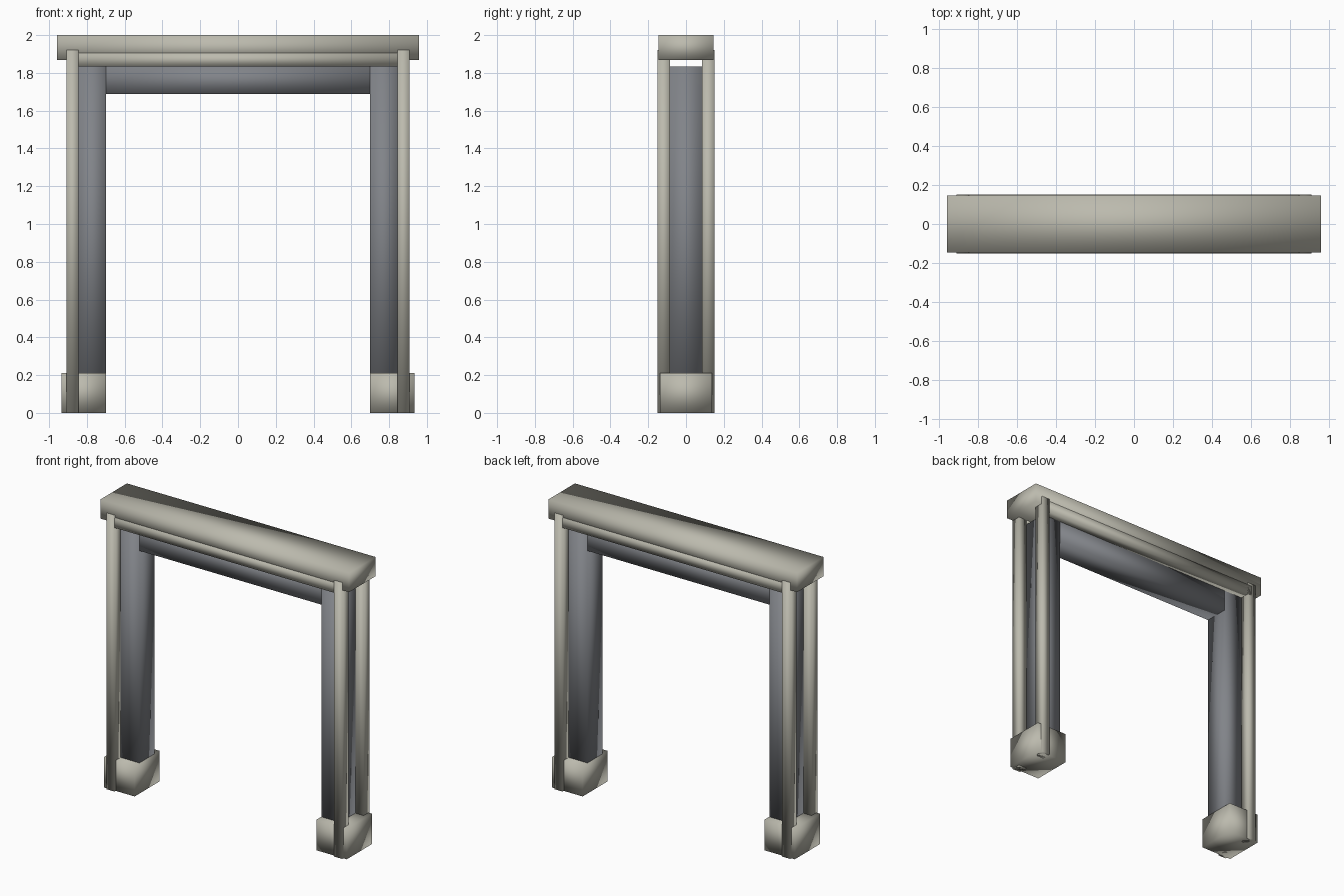
import bpy
import bmesh
from mathutils import Vector

cube = bpy.data.objects.get("Cube")
if cube:
    bpy.data.objects.remove(cube, do_unlink=True)


def make_material(name, rgb):
    mat = bpy.data.materials.new(name)
    mat.use_nodes = True
    colour = (*rgb, 1.0)
    mat.diffuse_color = colour
    mat.node_tree.nodes["Principled BSDF"].inputs["Base Color"].default_value = colour
    return mat


stone = make_material("pale stone", (0.50, 0.49, 0.42))
slate = make_material("slate grey", (0.22, 0.23, 0.25))


def box(name, low, high, mat):
    """Softly shaded box between two opposite corners."""
    low, high = Vector(low), Vector(high)
    bm = bmesh.new()
    bmesh.ops.create_cube(bm, size=1)
    for v in bm.verts:
        v.co = (low + high) / 2 + v.co * (high - low)
    for f in bm.faces:
        f.smooth = True
    mesh = bpy.data.meshes.new(name)
    bm.to_mesh(mesh)
    bm.free()
    mesh.materials.append(mat)
    obj = bpy.data.objects.new(name, mesh)
    bpy.context.collection.objects.link(obj)
    return obj


def mirrored(name, axis, names, low, high, mat):
    """A box and its mirror image across one axis."""
    box(f"{names[0]}_{name}", low, high, mat)
    a, b = list(low), list(high)
    a[axis], b[axis] = -high[axis], -low[axis]
    box(f"{names[1]}_{name}", a, b, mat)


sides = ("left", "right")

# Lintel cap and the inner cross beam
box("lintel", (-0.957, -0.146, 1.867), (0.957, 0.146, 2.0), stone)
box("cross_beam", (-0.70, -0.084, 1.688), (0.70, 0.084, 1.835), slate)

# Inner pillars and the foot blocks around them
mirrored("pillar", 0, sides, (0.70, -0.084, 0.003), (0.844, 0.084, 1.835), slate)
mirrored("foot", 0, sides, (0.699, -0.138, 0), (0.934, 0.138, 0.212), stone)

# Corner posts
mirrored("front_post", 0, sides, (0.844, -0.151, 0), (0.908, -0.084, 1.92), stone)
mirrored("back_post", 0, sides, (0.844, 0.084, 0), (0.908, 0.151, 1.92), stone)

# Rails joining the posts under the lintel
mirrored("rail", 1, ("back", "front"), (-0.875, 0.084, 1.835), (0.875, 0.151, 1.904), stone)
